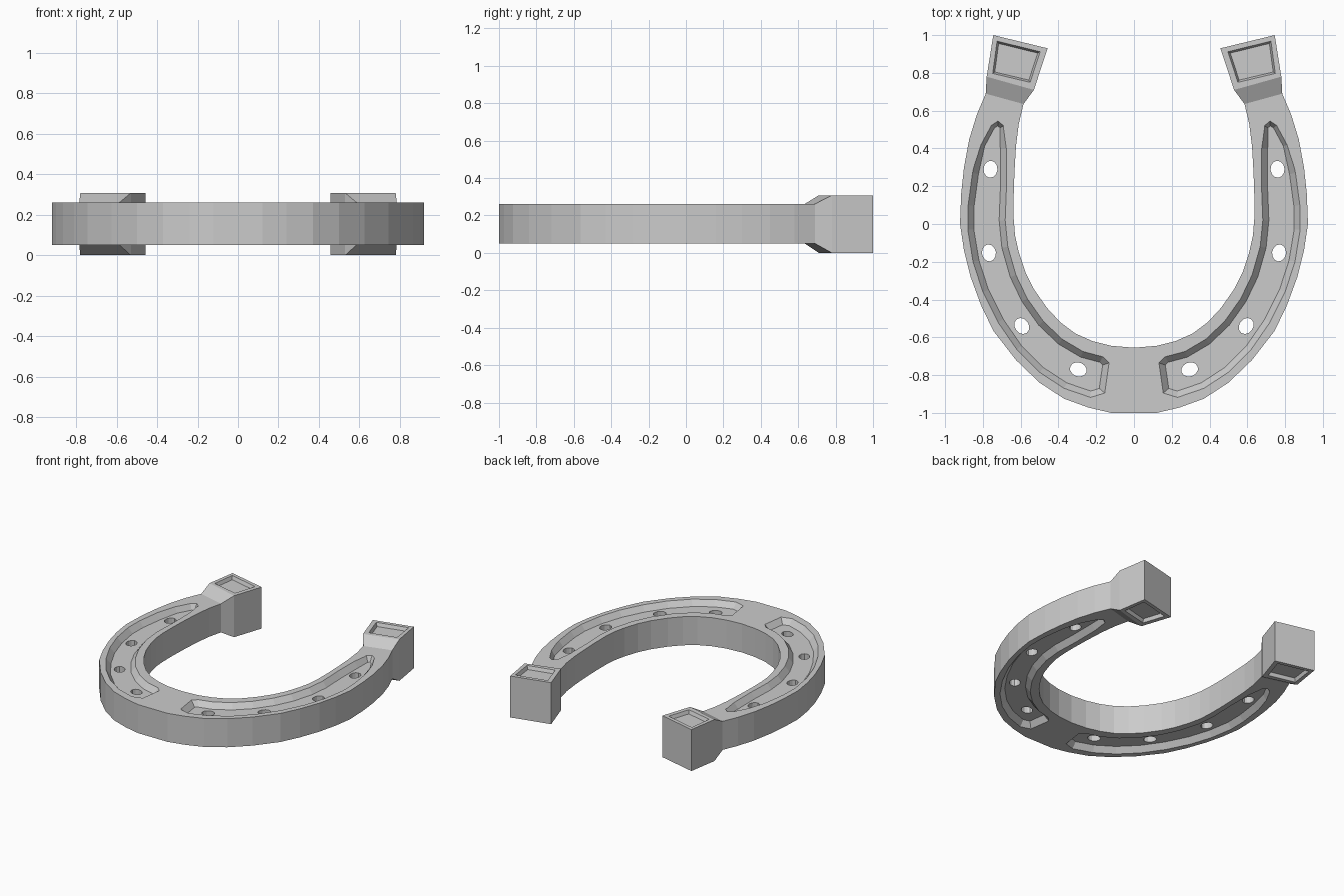
import bpy, bmesh, math
from mathutils import Vector

if "Cube" in bpy.data.objects:
    bpy.data.objects.remove(bpy.data.objects["Cube"])

BOT, TOP = 0.05, 0.262          # body thickness
HBOT, HTOP = 0.0, 0.308         # heel block thickness


def make_object(name, bm, hide=False):
    bmesh.ops.recalc_face_normals(bm, faces=bm.faces)
    me = bpy.data.meshes.new(name)
    bm.to_mesh(me)
    bm.free()
    ob = bpy.data.objects.new(name, me)
    bpy.context.collection.objects.link(ob)
    ob.hide_render = hide
    return ob


def add_prism(bm, low, high, z0, z1):
    """Solid between two matching outlines, added on both sides of x = 0."""
    n = len(low)
    for s in (1, -1):
        a = [bm.verts.new((s * p[0], p[1], z0)) for p in low]
        b = [bm.verts.new((s * p[0], p[1], z1)) for p in high]
        bm.faces.new(a)
        bm.faces.new(b)
        for i in range(n):
            j = (i + 1) % n
            bm.faces.new((a[i], a[j], b[j], b[i]))


def inset(pts, d, tip_y=9):
    """Move a counter-clockwise outline inwards; less beyond tip_y."""
    out = []
    for i, p in enumerate(pts):
        p, a, b = Vector(p), Vector(pts[i - 1]), Vector(pts[(i + 1) % len(pts)])
        u, v = (p - a).normalized(), (b - p).normalized()
        n1, n2 = Vector((-u.y, u.x)), Vector((-v.y, v.x))
        k = d * (0.65 if p.y > tip_y else 1)
        out.append(p + (n1 + n2) * k / (1 + n1.dot(n2)))
    return out


def add_recess(bm, pts, slope, depth, z, up, tip_y=9):
    """Sloped pocket cutter through the surface at height z."""
    e = 0.01
    add_prism(bm, inset(pts, -slope * e / depth, tip_y), inset(pts, slope, tip_y),
              z + up * e, z - up * depth)


# Right half of the shoe: matching inner and outer edge points, toe to heel
inner = [(0.12, -.645), (.22, -.62), (.31, -.58), (.39, -.52), (.46, -.445), (.53, -.345),
         (.575, -.255), (.61, -.15), (.63, -.06), (.637, .03), (.637, .15), (.633, .27),
         (.625, .41), (.61, .53), (.585, .635), (.53, .71), (.457, .93)]
outer = [(.12, -1), (.24, -.972), (.37, -.925), (.5, -.84), (.625, -.72), (.745, -.565),
         (.81, -.43), (.865, -.28), (.90, -.14), (.921, .0), (.915, .16), (.90, .3),
         (.872, .45), (.832, .58), (.785, .69), (.78, .78), (.745, 1.0)]
right = list(zip(inner, outer))
heights = [(BOT, TOP)] * (len(right) - 2) + [(HBOT, HTOP)] * 2
stations = [(i, o, h, s) for s, seq in ((-1, list(zip(right, heights))[::-1]),
                                        (1, list(zip(right, heights))))
            for (i, o), h in seq]
mid = len(stations) // 2
stations.insert(mid, ((0, -.655), (0, -1), (BOT, TOP), 1))

# Shoe body with raised heel blocks
bm = bmesh.new()
rings = [[bm.verts.new((s * p[0], p[1], z)) for p, z in
          ((i, h[0]), (o, h[0]), (o, h[1]), (i, h[1]))] for i, o, h, s in stations]
bm.faces.new(rings[0])
bm.faces.new(rings[-1])
for a, b in zip(rings, rings[1:]):
    for k in range(4):
        m = (k + 1) % 4
        bm.faces.new((a[k], a[m], b[m], b[k]))
shoe = make_object("horseshoe", bm)

# Fullering grooves, top and bottom
groove = [(.155, -.895), (.23, -.918), (.37, -.87), (.5, -.785), (.62, -.665), (.72, -.52),
          (.80, -.36), (.852, -.2), (.88, -.03), (.878, .1), (.855, .27), (.81, .42),
          (.755, .522), (.72, .545), (.69, .52), (.676, .4), (.675, .2), (.682, .02),
          (.668, -.12), (.625, -.27), (.565, -.395), (.48, -.515), (.38, -.61), (.27, -.675),
          (.165, -.703), (.132, -.735)]
bm = bmesh.new()
for z, up in ((TOP, 1), (BOT, -1)):
    add_recess(bm, groove, 0.032, 0.04, z, up, 0.41)
groove_cutter = make_object("groove_cutter", bm, True)

# Square pockets in the heel blocks
pocket = [(.55, .75), (.748, .797), (.725, .968), (.497, .912)]
bm = bmesh.new()
for z, up in ((HTOP, 1), (HBOT, -1)):
    add_recess(bm, pocket, 0.01, 0.025, z, up)
pocket_cutter = make_object("heel_pocket_cutter", bm, True)

# Oval nail holes right through
bm = bmesh.new()
for x, y, rot in ((.76, .29, 95), (.768, -.153, 82), (.594, -.54, 55), (.295, -.77, 20)):
    t = math.radians(rot)
    ring = []
    for k in range(12):
        a = math.tau * k / 12
        u, v = .045 * math.cos(a), .037 * math.sin(a)
        ring.append((x + u * math.cos(t) - v * math.sin(t), y + u * math.sin(t) + v * math.cos(t)))
    add_prism(bm, ring, ring, -0.1, 0.5)
hole_cutter = make_object("nail_hole_cutter", bm, True)

for cutter in (groove_cutter, pocket_cutter, hole_cutter):
    mod = shoe.modifiers.new(cutter.name, 'BOOLEAN')
    mod.operation = 'DIFFERENCE'
    mod.solver = 'EXACT'
    mod.object = cutter
    cutter.hide_set(True)
